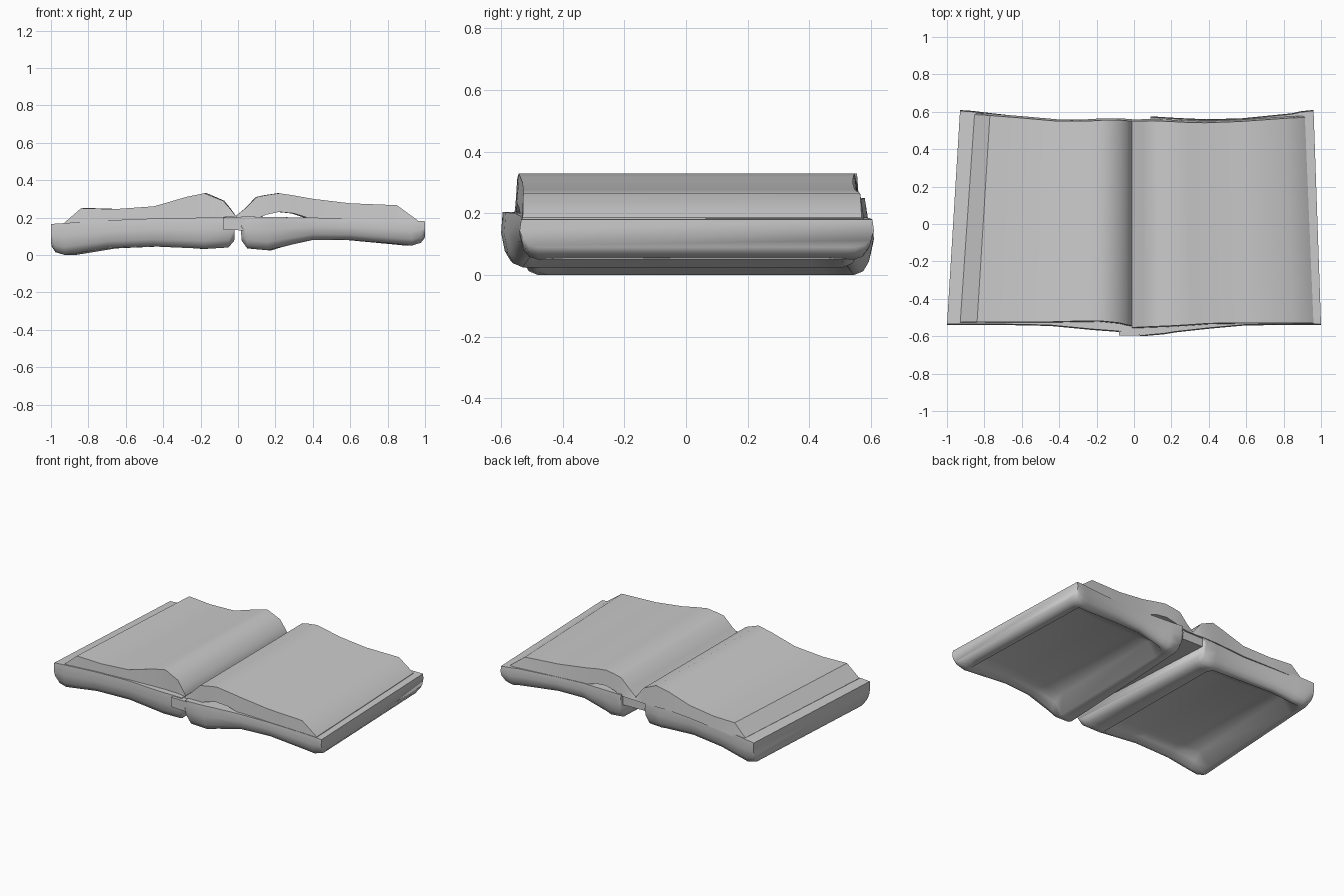
import bpy, bmesh, math


def loft(name, rings, angle):
    """Skin a list of equal-length point rings and cap both ends."""
    bm = bmesh.new()
    loops = [[bm.verts.new(p) for p in ring] for ring in rings]
    n = len(loops[0])
    for a, b in zip(loops, loops[1:]):
        for i in range(n):
            j = (i + 1) % n
            bm.faces.new((a[i], a[j], b[j], b[i]))
    bm.faces.new(loops[0])
    bm.faces.new(loops[-1])
    bmesh.ops.recalc_face_normals(bm, faces=bm.faces)
    mesh = bpy.data.meshes.new(name)
    bm.to_mesh(mesh)
    bm.free()
    obj = bpy.data.objects.new(name, mesh)
    bpy.context.collection.objects.link(obj)
    bpy.ops.object.select_all(action='DESELECT')
    obj.select_set(True)
    bpy.context.view_layer.objects.active = obj
    bpy.ops.object.shade_smooth_by_angle(angle=math.radians(angle))
    return obj


def place(side, x, y, z, taper, flare):
    """Narrow the outer edge and open the spine gap towards the back."""
    t = (y + 0.54) / 1.15
    return (side * (x * (1 - taper * t) + flare * t * (1 - x) ** 6), y, z)


def cover(name, side, table, taper, panel_z):
    """Padded rim around a shallow hollow underside."""
    rings = []
    for x, zt, zb, yf, yb in table:
        h = zt - zb
        zi = max(zb, panel_z) if 0.2 < x < 0.9 else zb
        zm = zb + 0.6 * (zi - zb)
        section = [(yf + 0.005, zt), (yf, zt - 0.4 * h), (yf + 0.012, zb + 0.25 * h),
                   (yf + 0.03, zb + 0.07 * h), (yf + 0.06, zb), (yf + 0.09, zm),
                   (yf + 0.16, zi), (yb - 0.16, zi),
                   (yb - 0.09, zm), (yb - 0.06, zb), (yb - 0.03, zb + 0.07 * h),
                   (yb - 0.012, zb + 0.25 * h), (yb, zt - 0.4 * h), (yb - 0.005, zt)]
        rings.append([place(side, x, y, z, taper, 0.08) for y, z in section])
    return loft(name, rings, 75)


def pages(name, side, table, taper):
    rings = []
    for x, zt, zb, yf, yb in table:
        section = [(yf - 0.008, zb), (yf - 0.003, zt), (yb, zt), (yb + 0.01, zb)]
        rings.append([place(side, x, y, z, taper, 0) for y, z in section])
    return loft(name, rings, 40)


# Padded covers: x, top z, bottom z, front y, back y
cover("left_cover", -1, [
    (0.02, 0.205, 0.075, -0.580, 0.565), (0.05, 0.205, 0.040, -0.580, 0.565),
    (0.18, 0.200, 0.032, -0.570, 0.560), (0.22, 0.199, 0.035, -0.567, 0.558),
    (0.45, 0.195, 0.045, -0.545, 0.555), (0.70, 0.185, 0.035, -0.540, 0.580),
    (0.86, 0.175, 0.010, -0.540, 0.597), (0.93, 0.170, 0.000, -0.540, 0.605),
    (0.98, 0.167, 0.015, -0.540, 0.608), (1.00, 0.165, 0.045, -0.540, 0.610)],
    0.07, 0.09)
cover("right_cover", 1, [
    (0.02, 0.205, 0.075, -0.595, 0.575), (0.05, 0.205, 0.035, -0.600, 0.575),
    (0.16, 0.203, 0.025, -0.590, 0.570), (0.22, 0.202, 0.040, -0.580, 0.567),
    (0.40, 0.200, 0.080, -0.560, 0.560), (0.60, 0.192, 0.080, -0.542, 0.565),
    (0.88, 0.186, 0.055, -0.540, 0.592), (0.93, 0.184, 0.050, -0.540, 0.603),
    (0.98, 0.181, 0.065, -0.540, 0.608), (1.00, 0.180, 0.090, -0.540, 0.610)],
    0.04, 0.115)

# Page blocks with curled tops and bevelled outer edges
pages("left_pages", -1, [
    (0.01, 0.205, 0.190, -0.540, 0.550), (0.04, 0.245, 0.190, -0.535, 0.552),
    (0.08, 0.290, 0.190, -0.525, 0.555), (0.18, 0.330, 0.190, -0.515, 0.555),
    (0.27, 0.312, 0.190, -0.515, 0.550), (0.45, 0.260, 0.180, -0.520, 0.550),
    (0.66, 0.245, 0.170, -0.520, 0.567), (0.84, 0.250, 0.160, -0.520, 0.580),
    (0.93, 0.172, 0.155, -0.522, 0.585)], 0.085)
pages("right_pages", 1, [
    (-0.01, 0.210, 0.190, -0.550, 0.550), (0.04, 0.250, 0.190, -0.548, 0.550),
    (0.10, 0.310, 0.195, -0.545, 0.552), (0.15, 0.320, 0.215, -0.543, 0.550),
    (0.22, 0.330, 0.230, -0.540, 0.547), (0.30, 0.318, 0.222, -0.535, 0.543),
    (0.40, 0.300, 0.190, -0.528, 0.541), (0.60, 0.276, 0.180, -0.525, 0.548),
    (0.85, 0.266, 0.175, -0.525, 0.565), (0.96, 0.186, 0.170, -0.527, 0.570)], 0.05)

# Spine strip joining the covers
strip = [(-0.595, -0.08, 0.06), (-0.3, -0.10, 0.08), (0.55, -0.14, 0.14)]
loft("spine", [[(a, y, 0.135), (b, y, 0.130), (b, y, 0.200), (a, y, 0.200)]
               for y, a, b in strip], 30)
